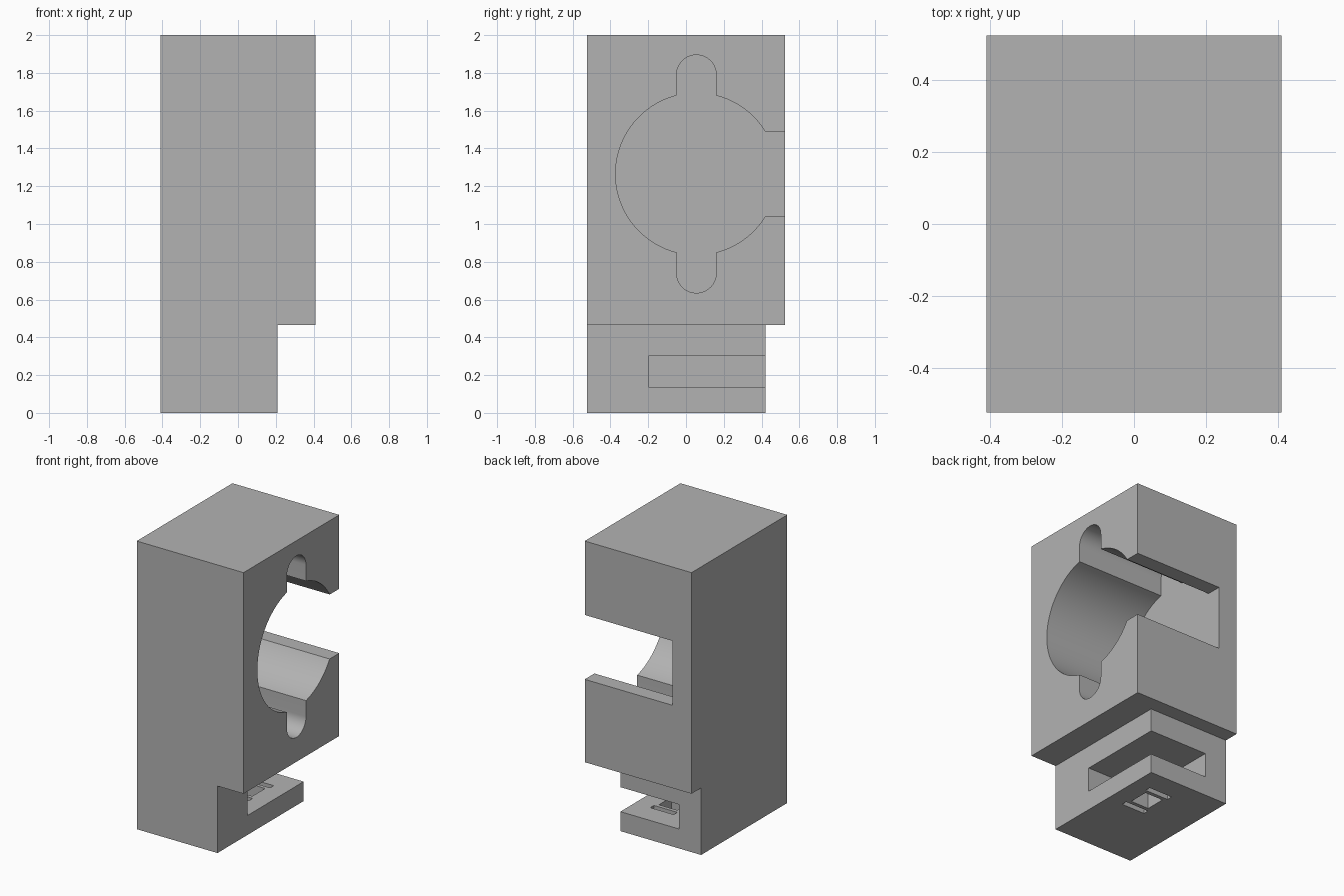
import bpy, bmesh
from math import pi, cos, sin, radians

if "Cube" in bpy.data.objects:
    bpy.data.objects.remove(bpy.data.objects["Cube"], do_unlink=True)

grey = bpy.data.materials.new("plain grey")
grey.use_nodes = True
colour = (0.45, 0.45, 0.45, 1)
grey.diffuse_color = colour
for node in grey.node_tree.nodes:
    if node.type == "BSDF_PRINCIPLED":
        node.inputs["Base Color"].default_value = colour


def prism(name, outline, x0, x1):
    """Extrude a (y, z) outline along x."""
    bm = bmesh.new()
    face = bm.faces.new([bm.verts.new((x0, y, z)) for y, z in outline])
    out = bmesh.ops.extrude_face_region(bm, geom=[face])
    moved = [v for v in out["geom"] if isinstance(v, bmesh.types.BMVert)]
    bmesh.ops.translate(bm, verts=moved, vec=(x1 - x0, 0, 0))
    bmesh.ops.recalc_face_normals(bm, faces=bm.faces)
    mesh = bpy.data.meshes.new(name)
    bm.to_mesh(mesh)
    bm.free()
    mesh.materials.append(grey)
    ob = bpy.data.objects.new(name, mesh)
    bpy.context.scene.collection.objects.link(ob)
    return ob


def box(name, x, y, z):
    return prism(name, [(y[0], z[0]), (y[1], z[0]), (y[1], z[1]), (y[0], z[1])], *x)


def arc(cy, cz, r, start, end, n):
    return [(cy + r * cos(start + (end - start) * i / n),
             cz + r * sin(start + (end - start) * i / n)) for i in range(n + 1)]


W, D, H = 0.41, 0.525, 2.0      # half width, half depth, height
FAR = 1.0                       # cutters run out past the body
body = box("holder_body", (-W, W), (-D, D), (0, H))

# Cavity: round bore, upright rounded slot and an opening through the back
cy, cz, floor_x = 0.055, 1.265, -0.265
slot_r, slot_c = 0.105, 0.525
bore = arc(cy, cz, 0.428, 0, 2 * pi, 128)[:-1]
upright = (arc(cy, cz + slot_c, slot_r, 0, pi, 32)
           + arc(cy, cz - slot_c, slot_r, pi, 2 * pi, 32))

# Foot: stepped in on the left and back, with a side slot for a small plate
hx, hy = 0.0, 0.127
cutters = [
    prism("bore_cutter", bore, floor_x, FAR),
    prism("upright_slot_cutter", upright, floor_x, FAR),
    box("back_opening_cutter", (floor_x, FAR), (cy, FAR), (1.04, 1.487)),
    box("left_step_cutter", (0.21, FAR), (-FAR, FAR), (-FAR, 0.465)),
    box("back_step_cutter", (-FAR, FAR), (0.42, FAR), (-FAR, 0.465)),
    box("plate_slot_cutter", (-0.24, FAR), (-0.197, FAR), (0.135, 0.305)),
    box("window_cutter", (hx - 0.07, hx + 0.07), (hy - 0.07, hy + 0.07), (-0.1, 0.2)),
]
for side in (-1, 1):
    y = hy + side * 0.116
    cutters.append(box("slit_cutter", (hx - 0.09, hx + 0.09), (y - 0.02, y + 0.02), (-0.1, 0.2)))

# Cut everything out of the body
bpy.context.view_layer.objects.active = body
body.select_set(True)
for cutter in cutters:
    cutter.hide_render = True
    mod = body.modifiers.new("cut", "BOOLEAN")
    mod.operation = "DIFFERENCE"
    mod.solver = "EXACT"
    mod.object = cutter
    bpy.ops.object.modifier_apply(modifier=mod.name)
    bpy.data.objects.remove(cutter, do_unlink=True)

bpy.ops.object.shade_smooth_by_angle(angle=radians(25))
